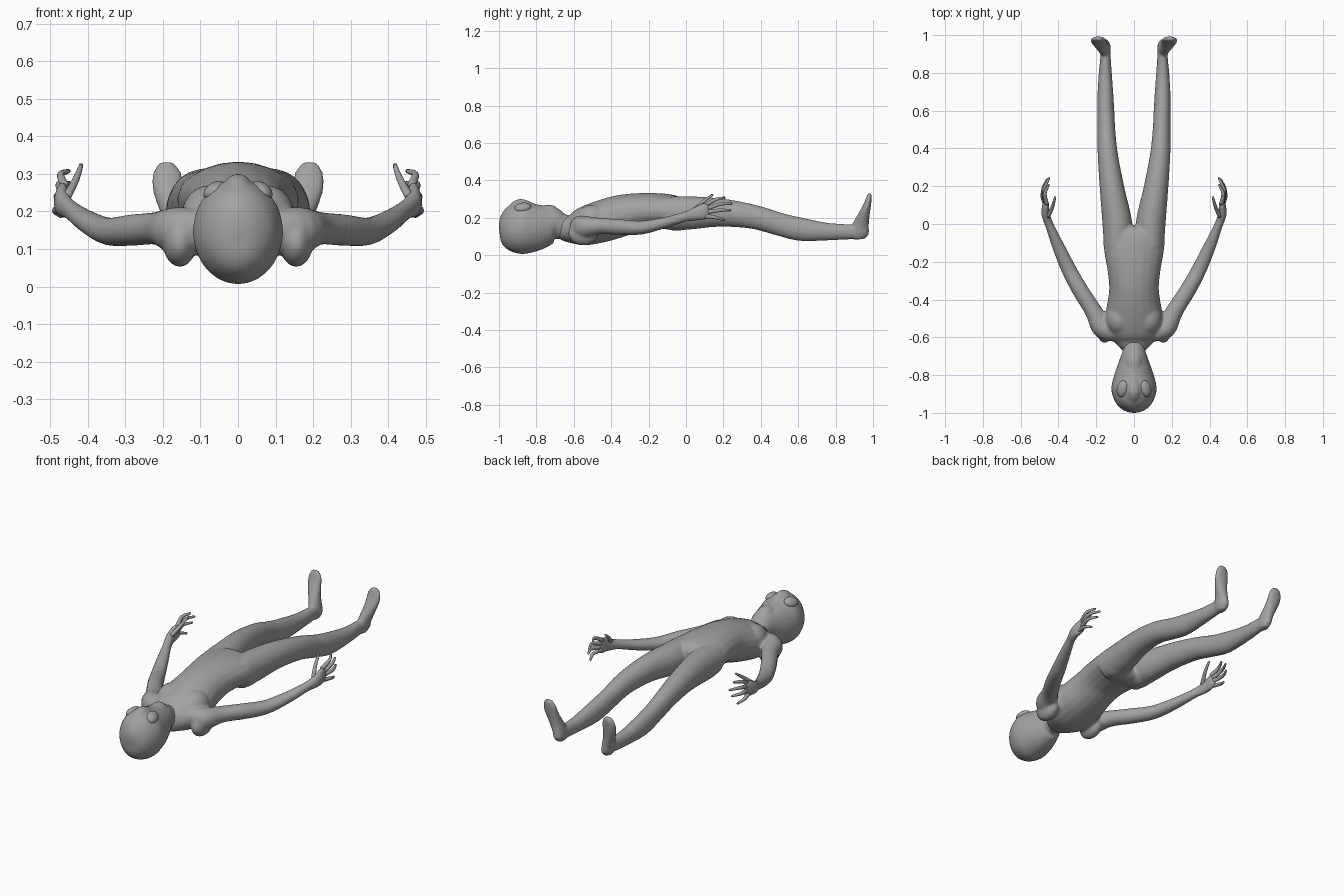
import bpy
import bmesh
import math
from mathutils import Vector, Matrix

cube = bpy.data.objects.get("Cube")
if cube:
    bpy.data.objects.remove(cube, do_unlink=True)

GREY = (0.36, 0.36, 0.36, 1)
skin = bpy.data.materials.new("grey_skin")
skin.use_nodes = True
skin.diffuse_color = GREY
skin.node_tree.nodes["Principled BSDF"].inputs["Base Color"].default_value = GREY


def spline(stations, steps):
    """Smoothly interpolate a list of stations."""
    pts = [Vector(p) for p in stations]
    pts = [pts[0]] + pts + [pts[-1]]
    out = []
    for a, b, c, d in zip(pts, pts[1:], pts[2:], pts[3:]):
        for i in range(steps):
            t = i / steps
            out.append(0.5 * (2 * b + (c - a) * t + (2 * a - 5 * b + 4 * c - d) * t ** 2
                              + (3 * b - a - 3 * c + d) * t ** 3))
    return out + [pts[-1]]


def loft(bm, stations, side=1, sides=20, steps=4):
    """Tube through (x, y, z, half width, half depth) stations."""
    rows = spline(stations, steps)
    centres = [Vector((side * r[0], r[1], r[2])) for r in rows]
    rings = []
    for i, r in enumerate(rows):
        t = (centres[min(i + 1, len(rows) - 1)] - centres[max(i - 1, 0)]).normalized()
        u = (Vector((1, 0, 0)) - t * t.x).normalized()
        v = t.cross(u)
        ring = []
        for k in range(sides):
            a = math.tau * k / sides
            p = centres[i] + u * math.cos(a) * max(r[3], 0.002) + v * math.sin(a) * max(r[4], 0.002)
            ring.append(bm.verts.new(p))
        rings.append(ring)
    for p, q in zip(rings, rings[1:]):
        for k in range(sides):
            n = (k + 1) % sides
            bm.faces.new((p[k], p[n], q[n], q[k]))
    bm.faces.new(rings[0])
    bm.faces.new(rings[-1])


def blob(bm, place, size, turn=None):
    """Ellipsoid."""
    m = Matrix.Translation(place) @ (turn or Matrix()) @ Matrix.Diagonal((*size, 1))
    bmesh.ops.create_uvsphere(bm, u_segments=24, v_segments=16, radius=1, matrix=m)


def finish(bm, name):
    bmesh.ops.recalc_face_normals(bm, faces=bm.faces)
    me = bpy.data.meshes.new(name)
    bm.to_mesh(me)
    bm.free()
    me.materials.append(skin)
    for f in me.polygons:
        f.use_smooth = True
    ob = bpy.data.objects.new(name, me)
    bpy.context.collection.objects.link(ob)
    return ob


# Body: torso and limbs fused into one skin
bm = bmesh.new()
torso = [(0, -.67, .145, .06, .06), (0, -.62, .14, .11, .075), (0, -.56, .15, .15, .1),
         (0, -.46, .178, .148, .112), (0, -.35, .21, .132, .112), (0, -.25, .232, .14, .1),
         (0, -.13, .235, .16, .095), (0, -.05, .225, .155, .09), (0, -.01, .225, .09, .06)]
leg = [(.09, -.12, .225, .07, .085), (.088, 0, .225, .079, .09), (.115, .18, .228, .066, .076),
       (.138, .36, .205, .054, .065), (.146, .5, .165, .047, .062), (.15, .62, .137, .045, .062),
       (.152, .77, .125, .037, .046), (.151, .88, .125, .028, .041), (.15, .94, .125, .025, .036)]
foot = [(.15, .93, .085, .018, .03), (.152, .928, .115, .03, .05), (.16, .935, .16, .031, .044),
        (.175, .95, .21, .035, .032), (.187, .968, .265, .042, .021), (.189, .978, .305, .038, .015),
        (.188, .982, .332, .018, .009)]
arm = [(.1, -.57, .145, .05, .06), (.165, -.55, .15, .058, .062), (.215, -.46, .155, .046, .044),
       (.285, -.35, .15, .043, .042), (.345, -.24, .147, .04, .037), (.4, -.12, .172, .033, .03),
       (.446, -.01, .204, .023, .027), (.467, .05, .22, .023, .037), (.468, .1, .235, .018, .045),
       (.465, .125, .24, .012, .04)]
loft(bm, torso)
for s in (1, -1):
    loft(bm, leg, s)
    loft(bm, foot, s)
    loft(bm, arm, s)
    # Rounded back of the shoulder, chest and buttock
    blob(bm, (s * .155, -.55, .118), (.045, .08, .066))
    blob(bm, (s * .075, -.5, .19), (.075, .09, .08))
    blob(bm, (s * .08, -.05, .2), (.075, .1, .07))
body = finish(bm, "body")
remesh = body.modifiers.new("fuse", "REMESH")
remesh.mode = "VOXEL"
remesh.voxel_size = .008
remesh.use_smooth_shade = True
soften = body.modifiers.new("soften", "SMOOTH")
soften.factor = .5
soften.iterations = 5

# Head and neck, with a ridge down the middle of the face
bm = bmesh.new()
head = [(0, -1, .15, .01, .01), (0, -.988, .15, .052, .072), (0, -.95, .148, .095, .118),
        (0, -.88, .146, .12, .14), (0, -.81, .148, .108, .128), (0, -.75, .158, .088, .11),
        (0, -.705, .165, .072, .088), (0, -.67, .155, .06, .07), (0, -.61, .145, .062, .062)]
loft(bm, head, sides=28)
loft(bm, [(0, -.95, .23, .02, .02), (0, -.89, .268, .035, .033), (0, -.82, .25, .025, .028),
          (0, -.77, .245, .035, .022), (0, -.72, .238, .04, .03), (0, -.69, .215, .03, .025)])
skull = finish(bm, "head")
remesh = skull.modifiers.new("fuse", "REMESH")
remesh.mode = "VOXEL"
remesh.voxel_size = .007
remesh.use_smooth_shade = True
soften = skull.modifiers.new("soften", "SMOOTH")
soften.iterations = 6

# Eyes: large slanted ovals
for s, label in ((1, "left"), (-1, "right")):
    bm = bmesh.new()
    turn = Matrix.Rotation(s * .6, 4, "Y") @ Matrix.Rotation(s * .3, 4, "Z")
    blob(bm, (s * .062, -.872, .255), (.032, .045, .022), turn)
    finish(bm, label + "_eye")

# Mouth: thin curved lip
bm = bmesh.new()
loft(bm, [(-.055, -.795, .232, .005, .005), (-.025, -.785, .258, .006, .007),
          (.025, -.785, .258, .006, .007), (.055, -.795, .232, .005, .005)], sides=8)
finish(bm, "mouth")

# Fingers and thumb: knuckle, middle joint and tip
digits = [((.462, .105, .268), (.472, .16, .298), (.452, .205, .307)),
          ((.466, .115, .25), (.476, .18, .272), (.45, .242, .275)),
          ((.468, .115, .23), (.482, .18, .24), (.46, .235, .24)),
          ((.47, .1, .208), (.486, .155, .202), (.472, .2, .188)),
          ((.455, .04, .24), (.432, .09, .284), (.418, .14, .322))]
for s, label in ((1, "left"), (-1, "right")):
    bm = bmesh.new()
    for base, joint, tip in digits:
        loft(bm, [(*base, .012, .012), (*joint, .0095, .0095), (*tip, .006, .006)], s, sides=10)
        blob(bm, (s * tip[0], tip[1], tip[2]), (.006, .007, .006))
    finish(bm, label + "_fingers")
